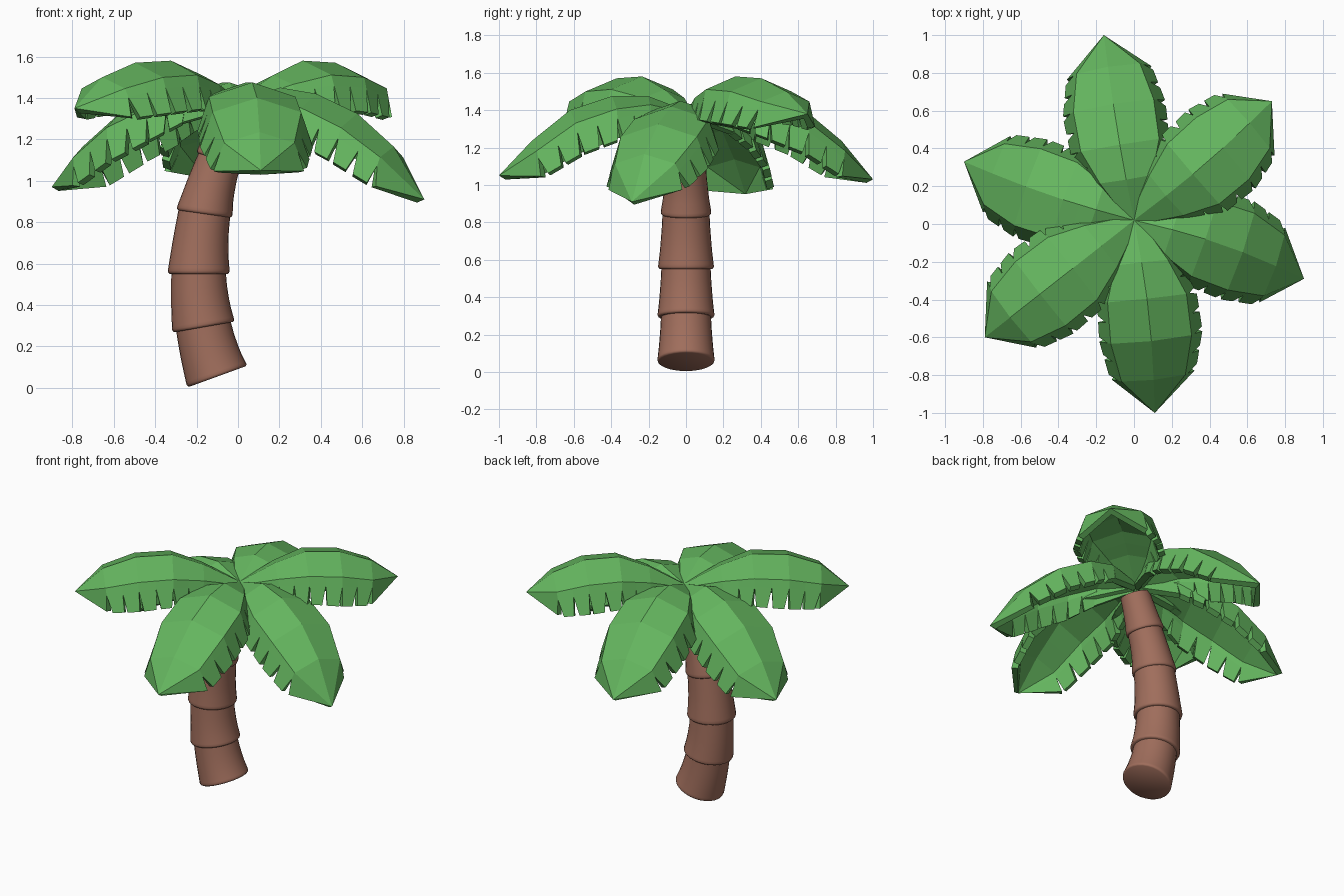
import bpy, bmesh, math, random
from mathutils import Vector

random.seed(4)
if "Cube" in bpy.data.objects:
    bpy.data.objects.remove(bpy.data.objects["Cube"])


def material(name, rgb):
    mat = bpy.data.materials.new(name)
    mat.use_nodes = True
    mat.diffuse_color = (*rgb, 1)
    mat.node_tree.nodes["Principled BSDF"].inputs["Base Color"].default_value = (*rgb, 1)
    return mat


GREEN = material("leaf green", (0.13, 0.47, 0.115))
BROWN = material("bark brown", (0.35, 0.155, 0.107))


def make_object(name, bm, mat):
    mesh = bpy.data.meshes.new(name)
    bm.to_mesh(mesh)
    bm.free()
    mesh.materials.append(mat)
    obj = bpy.data.objects.new(name, mesh)
    bpy.context.collection.objects.link(obj)
    return obj


# Trunk: flared sections stacked along a leaning, curved axis
SIDES = 28
SECTION = [(0, 0.94), (0.02, 0.985), (0.05, 1), (0.1, 0.99)]


def trunk_section(name, start, end, lean0, lean1, r0, r1):
    bm = bmesh.new()
    a, b = Vector((start[0], 0, start[1])), Vector((end[0], 0, end[1]))
    reach = (b - a).length / 2
    d0, d1 = (Vector((math.sin(l), 0, math.cos(l))) for l in (lean0, lean1))
    mid = (a + d0 * reach + b - d1 * reach) / 2
    steps = SECTION + [(t, None) for t in (0.3, 0.5, 0.75, 1)]
    rings = []
    for t, scale in steps:
        centre = a * (1 - t) ** 2 + mid * 2 * t * (1 - t) + b * t * t
        lean = lean0 + (lean1 - lean0) * t
        across = Vector((math.cos(lean), 0, -math.sin(lean)))
        radius = r0 * scale if scale else r1 + (r0 - r1) * (1 - t) ** 1.3
        ring = []
        for i in range(SIDES):
            ang = math.tau * i / SIDES
            ring.append(bm.verts.new(centre + across * radius * math.cos(ang)
                                     + Vector((0, radius * math.sin(ang), 0))))
        rings.append(ring)
    for low, high in zip(rings, rings[1:]):
        for i in range(SIDES):
            j = (i + 1) % SIDES
            bm.faces.new((low[i], low[j], high[j], high[i]))
    bm.faces.new(rings[0][::-1])
    bm.faces.new(rings[-1])
    bmesh.ops.recalc_face_normals(bm, faces=bm.faces)
    obj = make_object(name, bm, BROWN)
    bpy.ops.object.select_all(action="DESELECT")
    obj.select_set(True)
    bpy.context.view_layer.objects.active = obj
    bpy.ops.object.shade_smooth_by_angle(angle=math.radians(50))


joints = [(-0.1, 0.054), (-0.166, 0.293), (-0.19, 0.55), (-0.163, 0.84), (-0.09, 1.1), (-0.01, 1.33)]
leans = [math.radians(d) for d in (-20, -10, 0, 8, 18, 20)]
radii = [(0.153, 0.134), (0.152, 0.132), (0.149, 0.126), (0.135, 0.107), (0.117, 0.092)]
for n, (r0, r1) in enumerate(radii):
    trunk_section(f"trunk_section_{n + 1}", joints[n], joints[n + 1],
                  leans[n], leans[n + 1], r0, r1)

# Fronds: arched shells with a ridge, two shoulders and a notched, drooping fringe
ALONG = [0, 0.22, 0.41, 0.63, 0.83, 1]
SHOULDER = [0.03, 0.14, 0.21, 0.215, 0.17, 0]
EDGE = [0.04, 0.19, 0.265, 0.275, 0.23, 0]
ARCH = {
    "high": [1.39, 1.51, 1.58, 1.57, 1.5],
    "middle": [1.39, 1.475, 1.475, 1.4, 1.235],
    "low": [1.39, 1.45, 1.42, 1.325, 1.165],
}
BASE = Vector((0, 0.02, 0))
UP = Vector((0, 0, 1))


def frond(name, tip, arch, bow):
    heights = ARCH[arch] + [tip[2]]
    ray = Vector((tip[0], tip[1], 0)) - BASE
    side = UP.cross(ray.normalized())
    spine = [BASE + ray * t + UP * z + side * bow * math.sin(math.pi * t)
             for t, z in zip(ALONG, heights)]
    last = len(spine) - 1
    bm = bmesh.new()

    def face(points, flip):
        verts = [bm.verts.new(p) for p in points]
        bm.faces.new(verts[::-1] if flip else verts)

    for sign in (1, -1):
        coarse = []
        for i, p in enumerate(spine):
            tangent = (spine[min(i + 1, last)] - spine[max(i - 1, 0)]).normalized()
            normal = tangent.cross(side).normalized()
            droop = normal.lerp(UP, 0.75)
            shoulder = p + (side * sign - droop * 0.33) * SHOULDER[i]
            edge = p + (side * sign - droop * 0.88) * EDGE[i]
            coarse.append([p, shoulder, shoulder.lerp(edge, 0.3), edge])
        # Halve the middle stretches so that each carries two teeth
        rows = [coarse[0]]
        for i, (near, far) in enumerate(zip(coarse, coarse[1:])):
            if 0 < i < last - 1:
                rows.append([a.lerp(b, 0.5) for a, b in zip(near, far)])
            rows.append(far)
        flip = sign < 0
        for i, (near, far) in enumerate(zip(rows, rows[1:])):
            for k in range(2):
                face((near[k], far[k], far[k + 1], near[k + 1]), flip)
            # One fringe tooth with a wedge-shaped gap beside it
            gap0 = 0 if i == 0 else random.uniform(0, 0.1)
            gap1 = 1 if i in (0, len(rows) - 2) else random.uniform(0.7, 0.82)
            face((near[2], far[2], near[3].lerp(far[3], gap1),
                  near[3].lerp(far[3], gap0)), flip)
    bmesh.ops.remove_doubles(bm, verts=bm.verts, dist=0.0005)
    bmesh.ops.dissolve_degenerate(bm, edges=bm.edges, dist=0.0005)
    bm.normal_update()
    if sum(f.normal.z * f.calc_area() for f in bm.faces) < 0:
        bmesh.ops.reverse_faces(bm, faces=bm.faces)
    obj = make_object(name, bm, GREEN)
    shell = obj.modifiers.new("thickness", "SOLIDIFY")
    shell.thickness = 0.04
    shell.offset = -1


frond("frond_back", (-0.16, 1.0, 1.03), "middle", 0.01)
frond("frond_back_left", (0.73, 0.65, 1.38), "high", -0.02)
frond("frond_left", (0.9, -0.29, 0.91), "low", 0.03)
frond("frond_front", (0.11, -1.0, 1.05), "middle", 0.025)
frond("frond_front_right", (-0.79, -0.6, 1.35), "high", 0)
frond("frond_right", (-0.9, 0.33, 0.97), "low", 0.02)
